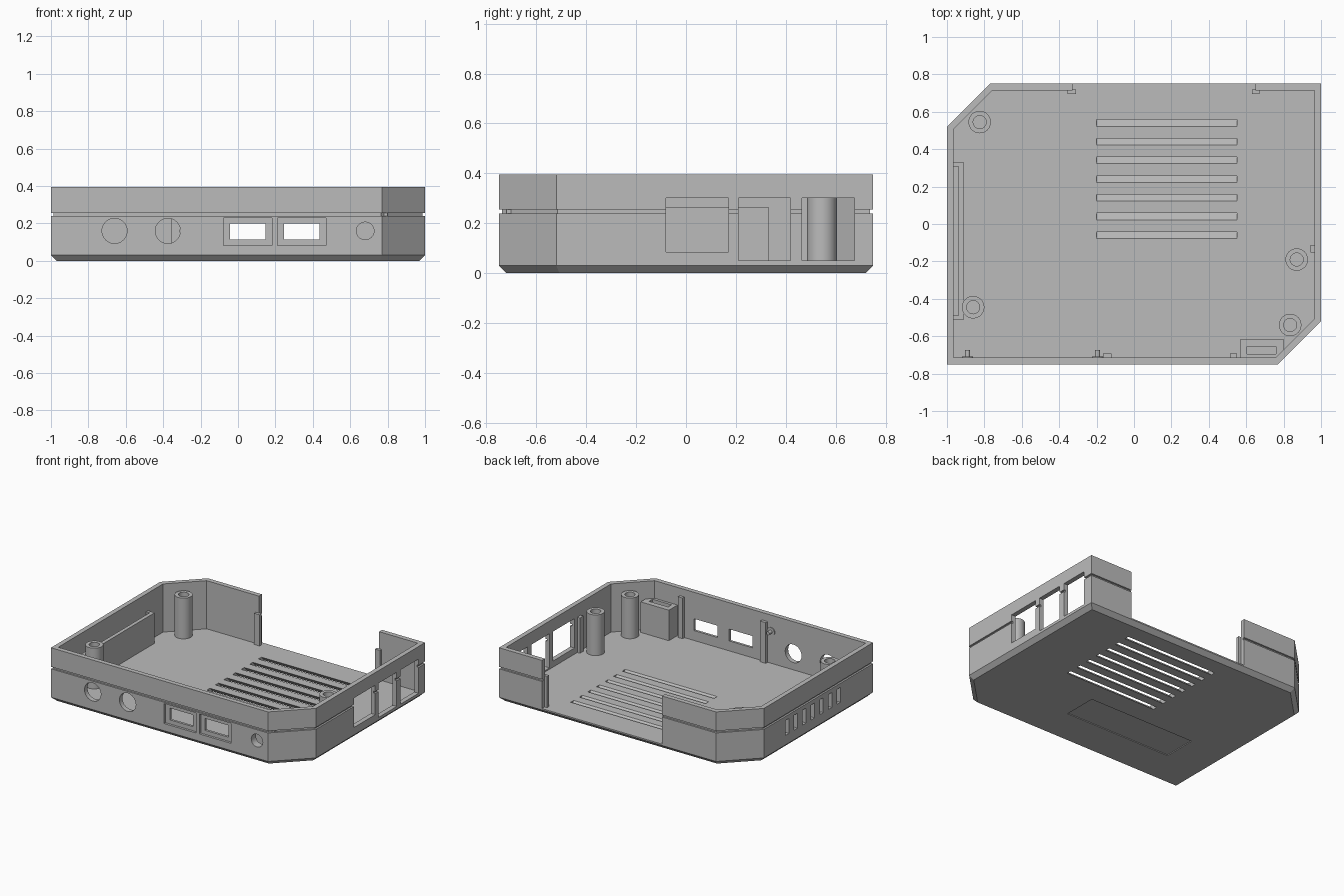
import bpy, bmesh, math
from mathutils import Matrix

if "Cube" in bpy.data.objects:
    bpy.data.objects.remove(bpy.data.objects["Cube"])

grey = bpy.data.materials.new("grey_plastic")
grey.diffuse_color = (0.5, 0.5, 0.5, 1)
grey.use_nodes = True
grey.node_tree.nodes["Principled BSDF"].inputs["Base Color"].default_value = grey.diffuse_color

FLOOR, TOP, WALL = 0.04, 0.395, 0.035


def finish(name, bm):
    bmesh.ops.recalc_face_normals(bm, faces=bm.faces)
    me = bpy.data.meshes.new(name)
    bm.to_mesh(me)
    bm.free()
    me.materials.append(grey)
    ob = bpy.data.objects.new(name, me)
    bpy.context.collection.objects.link(ob)
    return ob


def loft(name, rings):
    """Closed solid through a stack of equal-length point rings."""
    bm = bmesh.new()
    vr = [[bm.verts.new(p) for p in r] for r in rings]
    n = len(vr[0])
    for a, b in zip(vr, vr[1:]):
        for i in range(n):
            j = (i + 1) % n
            bm.faces.new((a[i], a[j], b[j], b[i]))
    bm.faces.new(vr[0][::-1])
    bm.faces.new(vr[-1])
    return finish(name, bm)


def box(name, x0, x1, y0, y1, z0, z1, shear=0.0):
    """Box; shear moves its bottom along +y."""
    def ring(z, s):
        return [(x0, y0 + s, z), (x1, y0 + s, z), (x1, y1 + s, z), (x0, y1 + s, z)]
    return loft(name, [ring(z0, shear), ring(z1, 0)])


def rod(name, x, y, z, r, length, seg=32):
    """Cylinder along y, centred on the given point."""
    bm = bmesh.new()
    bmesh.ops.create_cone(bm, cap_ends=True, segments=seg, radius1=r, radius2=r, depth=length,
                          matrix=Matrix.Translation((x, y, z)) @ Matrix.Rotation(math.pi / 2, 4, 'X'))
    return finish(name, bm)


def cut(target, cutter):
    m = target.modifiers.new("cut", 'BOOLEAN')
    m.operation, m.solver, m.object = 'DIFFERENCE', 'EXACT', cutter
    bpy.context.view_layer.objects.active = target
    bpy.ops.object.modifier_apply(modifier=m.name)
    bpy.data.objects.remove(cutter)


def smooth(ob):
    bpy.ops.object.select_all(action='DESELECT')
    ob.select_set(True)
    bpy.context.view_layer.objects.active = ob
    bpy.ops.object.shade_smooth_by_angle(angle=math.radians(30))


def outline(z, d):
    """Six-sided footprint moved inward by d."""
    x, y, c = 1 - d, 0.75 - d, 1.52 - d * math.sqrt(2)
    return [(-x, -y, z), (c - y, -y, z), (x, x - c, z), (x, y, z), (y - c, y, z), (-x, c - x, z)]


# Tray: chamfered base, groove around the outside, hollow inside
shell = loft("case_shell", [outline(z, d) for z, d in (
    (0, 0.03), (0.03, 0), (0.24, 0), (0.24, 0.013), (0.255, 0.013), (0.255, 0),
    (TOP, 0), (TOP, WALL), (FLOOR, WALL))])

# Open back
cut(shell, box("cutter", -0.33, 0.65, 0.68, 0.85, FLOOR, 0.5))

# Right side port openings
for y0, y1, z0 in ((-0.08, 0.17, 0.085), (0.21, 0.42, 0.05), (0.465, 0.675, 0.05)):
    cut(shell, box("cutter", 0.93, 1.1, y0, y1, z0, 0.302))

# Front round holes
for x, r in ((-0.66, 0.067), (-0.375, 0.067), (0.68, 0.047)):
    cut(shell, rod("cutter", x, -0.75, 0.16, r, 0.16))

# Front sockets: shallow recess with a smaller through hole
for x in (0.053, 0.34):
    cut(shell, box("cutter", x - 0.13, x + 0.13, -0.8, -0.733, 0.083, 0.23))
    cut(shell, box("cutter", x - 0.095, x + 0.095, -0.85, -0.65, 0.113, 0.2))

# Left side vent slots
for i in range(7):
    y = 0.25 - 0.1 * i
    cut(shell, box("cutter", -1.1, -0.95, y - 0.02, y + 0.02, 0.1, 0.21))

# Slanted floor vents
for i in range(7):
    y = 0.54 - 0.1 * i
    cut(shell, box("cutter", -0.2, 0.55, y - 0.0375, y - 0.0025, -0.02, 0.06, 0.08))

# Shallow label recess underneath
cut(shell, box("cutter", -0.67, 0.2, -0.45, -0.2, -0.1, 0.006))
smooth(shell)

# Screw pillars with bored tops
for i, (x, y) in enumerate(((-0.825, 0.545), (-0.86, -0.445), (0.87, -0.19), (0.835, -0.54))):
    def ring(r, z):
        return [(x + r * math.cos(a), y + r * math.sin(a), z)
                for a in (math.tau * k / 32 for k in range(32))]
    smooth(loft(f"screw_pillar_{i + 1}", [ring(0.06, FLOOR - 0.005), ring(0.06, 0.34),
                                          ring(0.035, 0.34), ring(0.035, 0.1)]))

# Pocket along the left wall
pocket = box("side_pocket", -0.97, -0.91, -0.51, 0.33, FLOOR - 0.005, 0.265)
cut(pocket, box("cutter", -1.0, -0.937, -0.488, 0.308, FLOOR, 0.4))

# Jack block in the front right corner
jack = box("jack_block", 0.57, 0.8, -0.72, -0.615, FLOOR - 0.005, 0.265)
cut(jack, box("cutter", 0.605, 0.76, -0.695, -0.655, 0.07, 0.4))
cut(jack, rod("cutter", 0.68, -0.75, 0.16, 0.047, 0.16))

# Guide posts inside the walls
for name, x0, x1, y0, y1, top in (
        ("front_post_left", -0.165, -0.12, -0.72, -0.693, 0.34),
        ("front_post_right", 0.513, 0.55, -0.72, -0.693, 0.34),
        ("right_post", 0.943, 0.968, -0.152, -0.112, 0.3),
        ("back_post_left", -0.355, -0.31, 0.695, 0.718, 0.27),
        ("back_post_right", 0.63, 0.67, 0.695, 0.718, 0.27)):
    box(name, x0, x1, y0, y1, FLOOR - 0.005, top)

# Small pegs on the front wall
for side, x in (("left", -0.89), ("middle", -0.195)):
    smooth(rod(f"peg_base_{side}", x, -0.714, 0.275, 0.03, 0.012, 20))
    smooth(rod(f"peg_{side}", x, -0.695, 0.275, 0.013, 0.04, 16))
